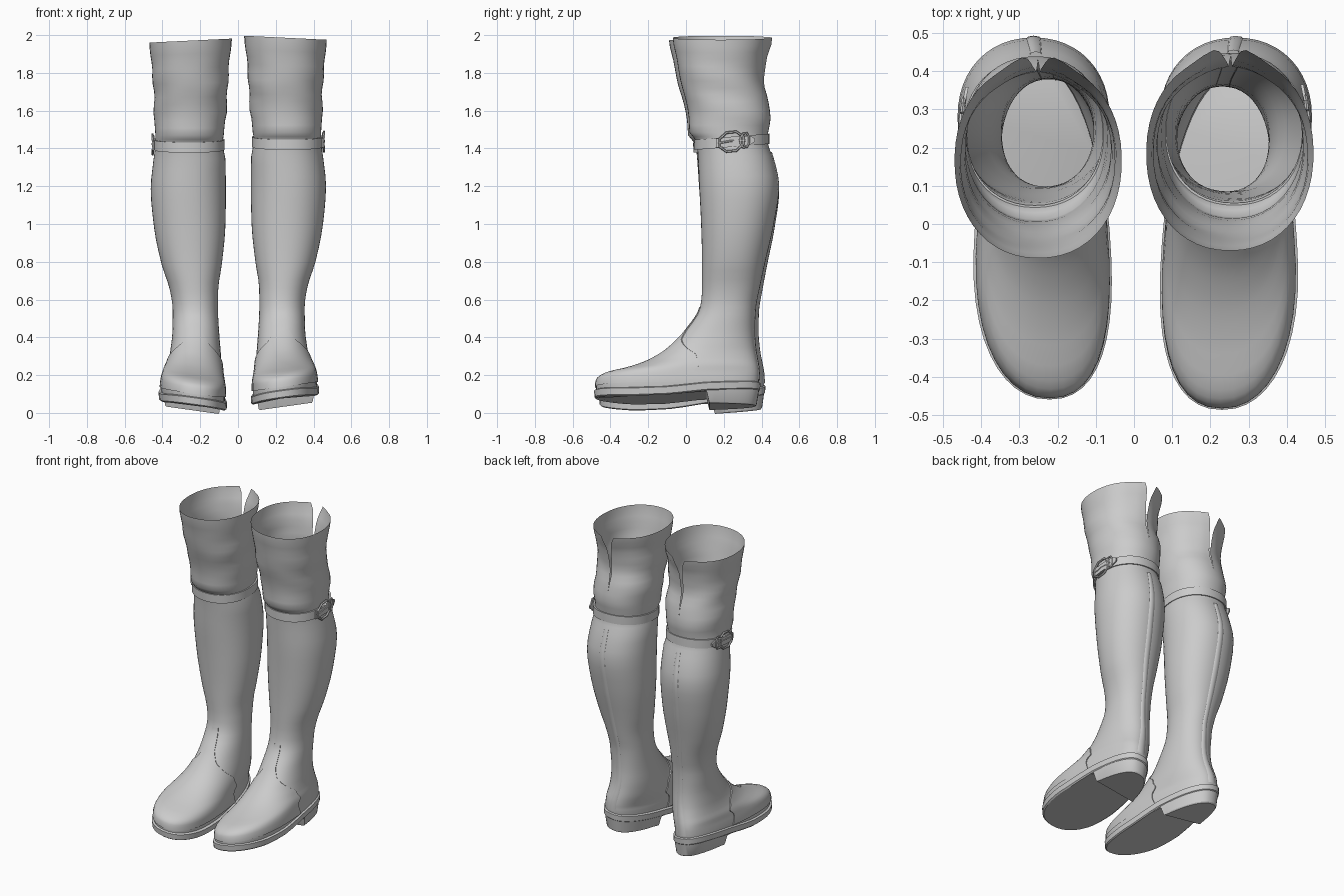
import bpy, bmesh, math
from math import sin, cos, pi, radians

if "Cube" in bpy.data.objects:
    bpy.data.objects.remove(bpy.data.objects["Cube"])

leather = bpy.data.materials.new("grey leather")
leather.diffuse_color = (0.6, 0.6, 0.6, 1)
leather.use_nodes = True
leather.node_tree.nodes["Principled BSDF"].inputs["Base Color"].default_value = leather.diffuse_color

# Boot cross-sections: z, inner x, outer x, front y, back y
ROWS = [
    (0.09, .078, .422, -.472, .380), (0.14, .075, .424, -.477, .383),
    (0.18, .075, .420, -.470, .387), (0.21, .079, .413, -.430, .387),
    (0.24, .085, .402, -.310, .384), (0.28, .090, .384, -.200, .377),
    (0.34, .098, .367, -.100, .367), (0.44, .107, .355, .000, .360),
    (0.56, .113, .353, .075, .366), (0.66, .112, .366, .085, .385),
    (0.80, .092, .410, .085, .415), (1.00, .072, .450, .080, .460),
    (1.20, .068, .466, .070, .488), (1.36, .070, .450, .063, .457),
    (1.44, .085, .440, .055, .430), (1.485, .078, .440, .018, .435),
    (1.56, .070, .446, .015, .448), (1.65, .060, .446, .000, .435),
    (1.76, .055, .450, -.030, .402), (1.88, .045, .460, -.050, .410),
    (1.986, .032, .470, -.070, .440)]


def lerp(pairs, v):
    for (a, fa), (b, fb) in zip(pairs, pairs[1:]):
        if v <= b:
            return fa + (fb - fa) * max(0, (v - a) / (b - a))
    return pairs[-1][1]


def slope(i, c):
    if i in (0, len(ROWS) - 1):
        return 0
    (a, b, d) = ROWS[i - 1], ROWS[i], ROWS[i + 1]
    s, t = (b[c] - a[c]) / (b[0] - a[0]), (d[c] - b[c]) / (d[0] - b[0])
    return 0 if s * t <= 0 else 2 * s * t / (s + t)


def section(z):
    i = 0
    while i < len(ROWS) - 2 and z > ROWS[i + 1][0]:
        i += 1
    h = ROWS[i + 1][0] - ROWS[i][0]
    t = min(1, max(0, (z - ROWS[i][0]) / h))
    return [(1 + 2 * t) * (1 - t) ** 2 * ROWS[i][c] + t * (1 - t) ** 2 * h * slope(i, c)
            + t * t * (3 - 2 * t) * ROWS[i + 1][c] - t * t * (1 - t) * h * slope(i + 1, c)
            for c in range(1, 5)]


def skin(z, a, out=0.0):
    """Point on the boot at height z; angle 0 is the front, pi/2 the outer side."""
    x0, x1, y0, y1 = section(z)
    foot = lerp([(.2, 1), (.36, 0)], z)
    c, s = cos(a), sin(a)
    p = 2 / (2.15 + (.1 if c > 0 else .35) * foot)
    c, s = math.copysign(abs(c) ** p, c), math.copysign(abs(s) ** p, s)
    rx, ry = (x1 - x0) / 2 + out, (y1 - y0) / 2 + out
    x = (x0 + x1) / 2 + rx * (1 + .17 * foot * (c - .3)) * s - .02 * foot * c * abs(c)
    y = (y0 + y1) / 2 - ry * c
    # soft creases in the cuff
    w = .004 * sin(z * 38 + 2 * a) * lerp([(1.5, 0), (1.6, 1), (1.8, 1), (1.95, 0)], z) * abs(s)
    return x + w * s, y - w * c, z


def settle(x, y, z):
    """Roll the foot outward, tilt the rim."""
    return x, y, z + (x - .25) * (.14 * lerp([(.2, 1), (.55, 0)], z) - .05 * lerp([(1.6, 0), (2, 1)], z))


def finish(name, bm, angle=40):
    for v in bm.verts:
        v.co = settle(*v.co)
    left = bm.copy()
    for v in left.verts:
        x, y, z = v.co
        pitch = .03 * min(0, y - .3) * lerp([(.2, 1), (.5, 0)], z)
        v.co = (-x + .01 * (1 - z / 2), y + .03 - .025 * z, z - .015 + pitch)
    bmesh.ops.reverse_faces(left, faces=left.faces)
    for side, b in (("right", bm), ("left", left)):
        me = bpy.data.meshes.new(side + "_" + name)
        b.to_mesh(me)
        b.free()
        me.materials.append(leather)
        ob = bpy.data.objects.new(side + "_" + name, me)
        bpy.context.collection.objects.link(ob)
        bpy.context.view_layer.objects.active = ob
        ob.select_set(True)
        bpy.ops.object.shade_smooth_by_angle(angle=radians(angle))
        ob.select_set(False)


def loft(name, rings, closed=True, caps=(False, False), angle=40, wrap=False):
    bm = bmesh.new()
    vs = [[bm.verts.new(p) for p in r] for r in rings]
    n, m = len(rings[0]), len(rings)
    for i in range(m if wrap else m - 1):
        for j in range(n if closed else n - 1):
            k, l = (j + 1) % n, (i + 1) % m
            bm.faces.new((vs[i][j], vs[i][k], vs[l][k], vs[l][j]))
    if caps[0]:
        bm.faces.new(vs[0][::-1])
    if caps[1]:
        bm.faces.new(vs[-1])
    bmesh.ops.remove_doubles(bm, verts=bm.verts, dist=1e-5)
    finish(name, bm, angle)


N = 48
circle = [2 * pi * j / N for j in range(N)]

# Leather shaft, foot and cuff, hollow, with a slit at the back of the cuff
levels = []
for a, b in zip(ROWS, ROWS[1:]):
    k = 3 if b[0] < .4 or b[0] - a[0] > .09 else 2
    levels += [a[0] + (b[0] - a[0]) * i / k for i in range(k)]
levels.append(ROWS[-1][0])
rings = []
for z in levels:
    t = max(0, (z - 1.64) / .35)
    g = .012 * min(1, t * 4) + .05 * t * t + .12 * t ** 6
    ring = []
    for j in range(N + 1):
        a = (2 * j / N - 1) * (pi - g)
        x, y, zz = skin(z, a)
        ring.append((x, y + .03 * t * max(0, abs(a) / pi - .85) / .15, zz))
    rings.append(ring)
loft("boot_shaft", rings, closed=False)

# Vamp panel with a narrow tongue, laid over the foot
edge = [(.14, 1.75), (.24, 1.65), (.30, 1.4), (.35, .9), (.39, .5), (.44, .27), (.5, .2), (.56, .15)]
zs = [.14 + .42 * i / 36 for i in range(37)]
rings = []
for z in zs:
    h = lerp(edge, z)
    pts = [skin(z, h * (j / 12 - 1), .006) for j in range(25)]
    rings.append([skin(z, -h, -.002)] + pts + [skin(z, h, -.002)])
loft("vamp", rings, closed=False)

# Back stay strip
rings = []
for i in range(31):
    z = .17 + 1.21 * i / 30
    w = lerp([(.17, .16), (.6, .13), (1.38, .07)], z)
    rings.append([skin(z, pi + w * u, o) for u, o in ((-1, -.002), (-.7, .003), (0, .005), (.7, .003), (1, -.002))])
loft("back_stay", rings, closed=False, angle=80)


# Welted sole following the bottom of the foot; its upper face is the insole
def sole_z(y):
    return lerp([(-.49, .118), (-.3, .106), (-.1, .11), (.1, .134), (.4, .152)], y)


def sole_ring(dz, out):
    return [(x, y, sole_z(y) + dz) for x, y, _ in (skin(.1, a, out) for a in circle)]


loft("sole", [sole_ring(-.038, .004), sole_ring(-.032, .012), sole_ring(.002, .014),
              sole_ring(.008, .002)], caps=(True, True), angle=30)


# Heel block with a straight front
def heel_ring(z, out, front):
    pts = []
    for j in range(25):
        x, y, _ = skin(.1, 1.85 + (2 * pi - 3.7) * j / 24, out)
        pts.append((x, max(y, front), sole_z(y) - .036 if z is None else z))
    return pts


loft("heel", [heel_ring(.034, -.012, .125), heel_ring(.041, -.006, .122),
              heel_ring(None, .006, .10)], caps=(True, False), angle=30)

# Knee strap, rising to the back
rings = []
for a in circle:
    ring = []
    for dz, o in ((-.027, .0), (-.027, .011), (.027, .011), (.027, .0)):
        x, y, _ = skin(1.44, a, o)
        ring.append((x, y, 1.435 + .08 * (y - .24) + dz))
    rings.append(ring)
loft("strap", rings, wrap=True, angle=30)


# Buckle frame, keeper loop, prong and strap tip on the outer side
def side_x(y):
    return .450 - .9 * (y - .24) ** 2


def tube(name, path, r, closed):
    rings = []
    n = len(path)
    for i, (y, z) in enumerate(path):
        p, q = path[i - 1 if closed else max(0, i - 1)], path[(i + 1) % n if closed else min(n - 1, i + 1)]
        d = math.hypot(q[0] - p[0], q[1] - p[1])
        ny, nz = -(q[1] - p[1]) / d, (q[0] - p[0]) / d
        rings.append([(side_x(y) + .006 + r * sin(t), y + r * cos(t) * ny, z + r * cos(t) * nz)
                      for t in (k * pi / 3 for k in range(6))])
    loft(name, rings, caps=(not closed,) * 2, wrap=closed)


def frame(y, z, w, h, n):
    return [(y + w * cos(t), z + h * sin(t) + .1 * w * cos(t)) for t in ((k + .5) * 2 * pi / n for k in range(n))]


tube("buckle_frame", frame(.24, 1.436, .068, .054, 8), .007, True)
tube("keeper_loop", frame(.312, 1.443, .024, .04, 8), .006, True)
tube("buckle_prong", [(.17, 1.428), (.24, 1.44), (.315, 1.442)], .006, False)
loft("strap_tip", [[(side_x(y) + o, y, 1.435 + .08 * (y - .24) + s * h)
                    for o, s in ((0, -1), (.008, -1), (.008, 1), (0, 1))]
                   for y, h in ((.16, .024), (.25, .026), (.34, .024), (.365, .008))],
     caps=(True, True), angle=30)
